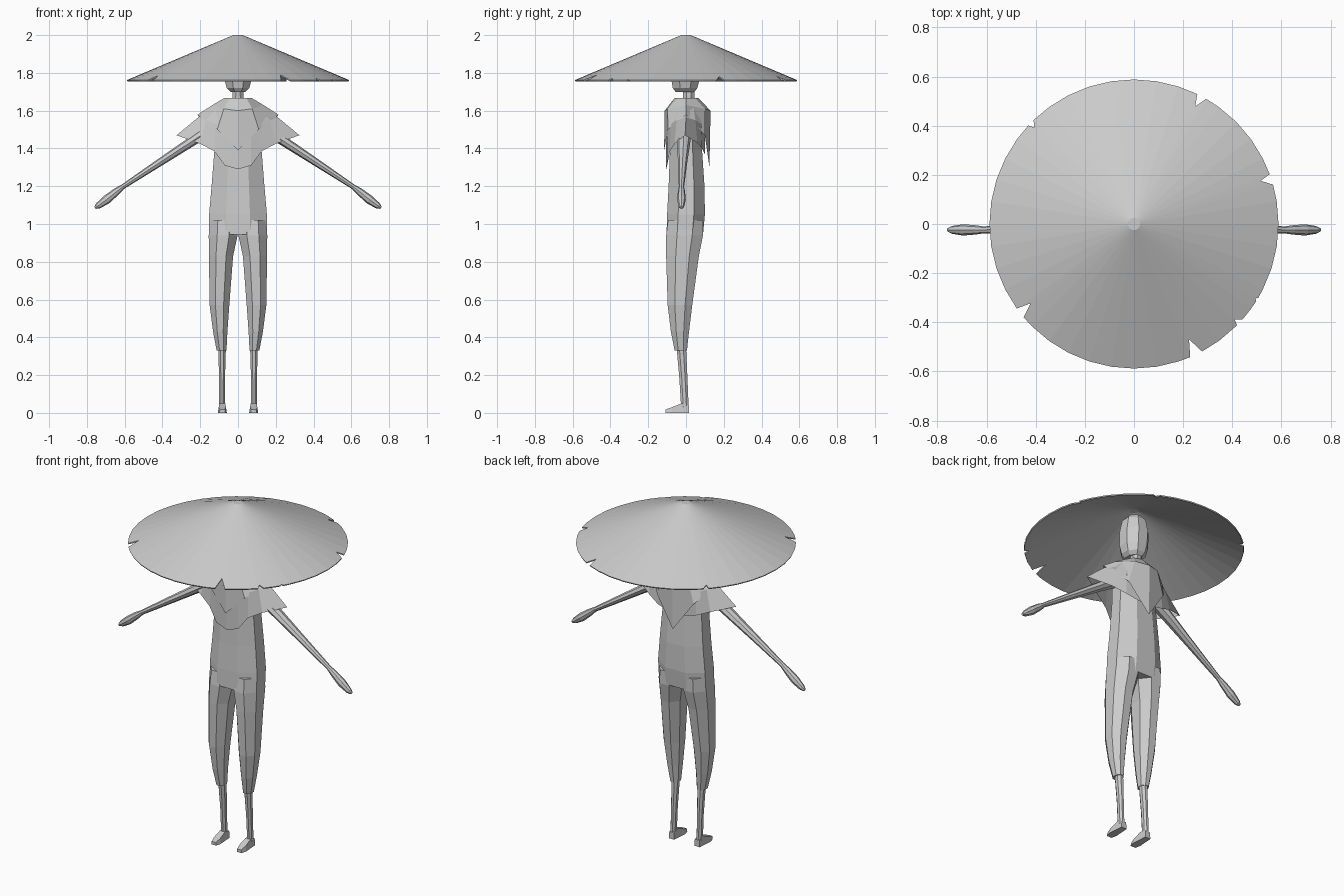
import bpy, bmesh, math
from mathutils import Vector

if "Cube" in bpy.data.objects:
    bpy.data.objects.remove(bpy.data.objects["Cube"])

grey = bpy.data.materials.new("plain_grey")
grey.diffuse_color = (0.6, 0.6, 0.6, 1)
grey.use_nodes = True
grey.node_tree.nodes["Principled BSDF"].inputs["Base Color"].default_value = grey.diffuse_color


def finish(name, bm, recalc=True):
    if recalc:
        bmesh.ops.recalc_face_normals(bm, faces=bm.faces)
    me = bpy.data.meshes.new(name)
    bm.to_mesh(me)
    bm.free()
    me.materials.append(grey)
    ob = bpy.data.objects.new(name, me)
    bpy.context.collection.objects.link(ob)
    return ob


def skin(name, rings, cap_start=True, cap_end=True):
    """Bridge closed loops of points, flat shaded."""
    bm = bmesh.new()
    loops = [[bm.verts.new(p) for p in r] for r in rings]
    n = len(loops[0])
    for a, b in zip(loops, loops[1:]):
        for i in range(n):
            j = (i + 1) % n
            bm.faces.new((a[i], a[j], b[j], b[i]))
    if cap_start:
        bm.faces.new(loops[0])
    if cap_end:
        bm.faces.new(loops[-1])
    return finish(name, bm)


def oval(x0, x1, y0, y1, z, n=8):
    """Horizontal flat-sided ring that fills the given extents."""
    k = 1 / math.cos(math.pi / n)
    cx, cy, rx, ry = (x0 + x1) / 2, (y0 + y1) / 2, (x1 - x0) / 2 * k, (y1 - y0) / 2 * k
    return [(cx + rx * math.cos((i + .5) * math.tau / n),
             cy + ry * math.sin((i + .5) * math.tau / n), z) for i in range(n)]


def flip(rings, s):
    return [[(s * x, y, z) for x, y, z in r] for r in rings]


def both_halves(half):
    """Close a front-to-back half outline into a mirrored loop."""
    return half + [(-x, y, z) for x, y, z in half[-2:0:-1]]


# Straw hat: cone with notches torn in the rim (angle, half span, tip angle, tip radius)
R, TOP, RIM = 0.588, 0.025, 1.762
notches = [(62, 2, 62.5, .54), (18, 2.2, 18.8, .545), (135.5, 1.5, 136, .565),
           (218, 2.2, 217.5, .53), (295.5, 2.6, 295.5, .52), (317, 1.5, 316.5, .565),
           (328.5, .8, 328.5, .58)]
rim = [(a, R) for a in (i * 9 for i in range(40))
       if all(abs(a - c) > h + .8 for c, h, t, r in notches)]
for c, h, t, r in notches:
    rim += [(c - h, R), (t, r), (c + h, R)]
rim.sort()


def hat_ring(pts):
    return [(r * math.cos(math.radians(a)), r * math.sin(math.radians(a)),
             2 - (r - TOP) / (R - TOP) * (2 - RIM)) for a, r in pts]


hat = skin("straw_hat", [hat_ring([(a, TOP) for a, r in rim]), hat_ring(rim)], True, False)
shell = hat.modifiers.new("thickness", 'SOLIDIFY')
shell.thickness, shell.offset = 0.007, -1

# Head and neck
skin("head", [oval(-.04, .04, -.055, .045, 1.70), oval(-.06, .06, -.07, .06, 1.72),
              oval(-.072, .072, -.078, .072, 1.765), oval(-.075, .075, -.075, .078, 1.85),
              oval(-.062, .062, -.06, .065, 1.92), oval(-.035, .035, -.035, .04, 1.95)])
skin("neck", [oval(-.03, .03, -.015, .045, 1.62), oval(-.028, .028, -.015, .045, 1.71)])

# Torso down to the hips
skin("torso", [oval(-.08, .08, -.07, .08, 1.6), oval(-.125, .125, -.085, .085, 1.5),
               oval(-.125, .125, -.085, .085, 1.39), oval(-.14, .14, -.092, .098, 1.2),
               oval(-.153, .153, -.1, .1, 1.05), oval(-.153, .153, -.103, .09, .945)])

# Lower cape with wide pointed shoulders
skin("lower_cape", [
    both_halves([(0, -.09, 1.62), (.05, -.08, 1.62), (.08, -.06, 1.62), (.11, -.03, 1.62),
                 (.12, 0, 1.62), (.11, .04, 1.62), (.08, .07, 1.62), (0, .09, 1.62)]),
    both_halves([(0, -.106, 1.52), (.07, -.1, 1.52), (.12, -.08, 1.53), (.17, -.05, 1.55),
                 (.21, 0, 1.565), (.17, .05, 1.55), (.12, .08, 1.53), (0, .1, 1.5)]),
    both_halves([(0, -.105, 1.29), (.07, -.1, 1.31), (.125, -.085, 1.385), (.2, -.06, 1.425),
                 (.325, -.005, 1.47), (.2, .06, 1.43), (.125, .085, 1.4), (0, .1, 1.37)]),
], True, False)

# Upper cape: short point in front, long point behind
skin("upper_cape", [
    both_halves([(0, -.06, 1.667), (.045, -.045, 1.667), (.072, 0, 1.667),
                 (.045, .05, 1.667), (0, .065, 1.667)]),
    both_halves([(0, -.113, 1.6), (.075, -.098, 1.61), (.135, 0, 1.63),
                 (.08, .1, 1.61), (0, .13, 1.6)]),
    both_halves([(0, -.116, 1.39), (.11, -.095, 1.5), (.215, 0, 1.578),
                 (.12, .1, 1.47), (0, .124, 1.3)]),
], True, False)

# Arm path: x, z, thickness radius, depth radius
ARM = [(.11, 1.525, .035, .04), (.24, 1.44, .026, .036), (.42, 1.322, .02, .024),
       (.61, 1.197, .013, .014), (.645, 1.17, .02, .019), (.695, 1.13, .024, .023),
       (.74, 1.097, .017, .016), (.757, 1.086, .007, .008)]
arm = []
axis = Vector((.83, 0, -.56)).normalized()
up = Vector((-axis.z, 0, axis.x))
for x, z, t, d in ARM:
    c = Vector((x, -.004 - .02 * min(1, x / .6), z))
    arm.append([tuple(c + up * t * math.cos(i * math.tau / 8)
                      + Vector((0, d * math.sin(i * math.tau / 8), 0))) for i in range(8)])

# Trouser leg, shin and foot
LEG = [oval(.002, .15, -.095, .09, 1.02), oval(.002, .155, -.105, .09, .94),
       oval(.026, .154, -.105, .068, .83), oval(.046, .15, -.097, .033, .57),
       oval(.056, .132, -.08, .016, .43), oval(.061, .113, -.06, .005, .33)]
SHIN = [oval(.064, .105, -.05, .0, .35), oval(.069, .1, -.035, .008, .18),
        oval(.07, .1, -.026, .014, .03)]


def sole(y, z1, w):
    return [(.083 - w, y, 0), (.083 + w, y, 0), (.083 + w * .8, y, z1), (.083 - w * .8, y, z1)]


FOOT = [sole(.016, .04, .018), sole(-.025, .05, .02), sole(-.075, .03, .024),
        sole(-.108, .018, .016)]

for s, side in ((1, "right"), (-1, "left")):
    skin(side + "_arm", flip(arm, s))
    skin(side + "_trouser_leg", flip(LEG, s))
    skin(side + "_shin", flip(SHIN, s))
    skin(side + "_foot", flip(FOOT, s))
